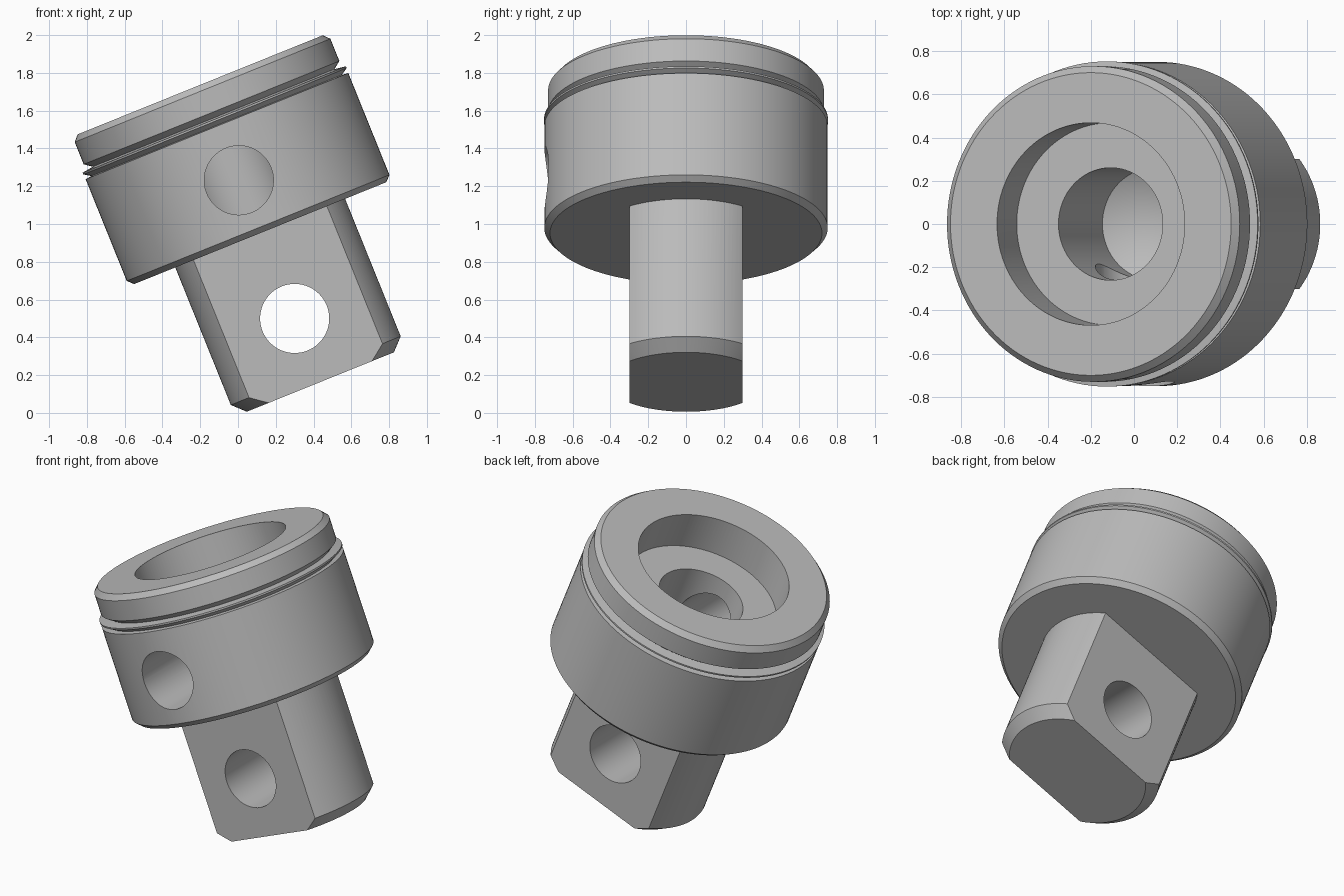
import bpy, bmesh, math
from mathutils import Matrix

if "Cube" in bpy.data.objects:
    bpy.data.objects.remove(bpy.data.objects["Cube"], do_unlink=True)

steel = bpy.data.materials.new("grey_steel")
steel.use_nodes = True
grey = (0.5, 0.5, 0.5, 1)
steel.diffuse_color = grey
steel.node_tree.nodes["Principled BSDF"].inputs["Base Color"].default_value = grey


def add_object(name, bm):
    bmesh.ops.recalc_face_normals(bm, faces=bm.faces)
    mesh = bpy.data.meshes.new(name)
    bm.to_mesh(mesh)
    bm.free()
    mesh.materials.append(steel)
    obj = bpy.data.objects.new(name, mesh)
    bpy.context.collection.objects.link(obj)
    return obj


def lathe(name, profile, steps=128):
    """Turn (radius, height) points around z into a closed solid."""
    bm = bmesh.new()
    verts = [bm.verts.new((r, 0, z)) for r, z in profile]
    edges = [bm.edges.new(pair) for pair in zip(verts, verts[1:])]
    bmesh.ops.spin(bm, geom=verts + edges, cent=(0, 0, 0), axis=(0, 0, 1),
                   angle=math.tau, steps=steps, use_duplicate=False)
    bmesh.ops.remove_doubles(bm, verts=bm.verts, dist=0.0001)
    return add_object(name, bm)


def cross_pin(name, radius, height, y_start, y_end):
    """Cylinder along y, used to drill a hole."""
    bm = bmesh.new()
    place = (Matrix.Translation((0, (y_start + y_end) / 2, height))
             @ Matrix.Rotation(math.pi / 2, 4, "X"))
    bmesh.ops.create_cone(bm, cap_ends=True, segments=64, radius1=radius,
                          radius2=radius, depth=y_end - y_start, matrix=place)
    return add_object(name, bm)


def combine(obj, tool, operation):
    mod = obj.modifiers.new(operation, "BOOLEAN")
    mod.operation, mod.object, mod.solver = operation, tool, "EXACT"
    bpy.ops.object.select_all(action="DESELECT")
    bpy.context.view_layer.objects.active = obj
    obj.select_set(True)
    bpy.ops.object.modifier_apply(modifier=mod.name)
    bpy.data.objects.remove(tool, do_unlink=True)


# Round head with chamfers, thin ring and grooves
head = lathe("piston_body", [
    (0, 0.487), (0.72, 0.487), (0.75, 0.517), (0.75, 1.098), (0.715, 1.102),
    (0.752, 1.126), (0.752, 1.136), (0.69, 1.145), (0.73, 1.175),
    (0.73, 1.302), (0.70, 1.334), (0, 1.334)])

# Round stem with two flat sides
stem = lathe("stem", [(0, -0.363), (0.42, -0.363), (0.485, -0.298),
                      (0.485, 0.7), (0, 0.7)])
bm = bmesh.new()
bmesh.ops.create_cube(bm, size=1, matrix=Matrix.Diagonal((2, 0.6, 4, 1)))
combine(stem, add_object("flats_slab", bm), "INTERSECT")
combine(head, stem, "UNION")

# Stepped bore with a conical bottom
bore = lathe("bore_cutter", [(0, 0.39), (0.26, 0.547), (0.26, 1.09),
                             (0.468, 1.09), (0.468, 1.5), (0, 1.5)])
combine(head, bore, "DIFFERENCE")

# Hole through the stem, and front hole opening into the bore
combine(head, cross_pin("stem_hole", 0.183, 0, -1, 1), "DIFFERENCE")
combine(head, cross_pin("front_hole", 0.183, 0.789, -1, -0.05), "DIFFERENCE")

# Tilt the finished part
head.rotation_euler = (0, math.radians(-22), 0)
head.location = (0.3, 0, 0.5)
bpy.ops.object.shade_smooth_by_angle(angle=math.radians(25))
